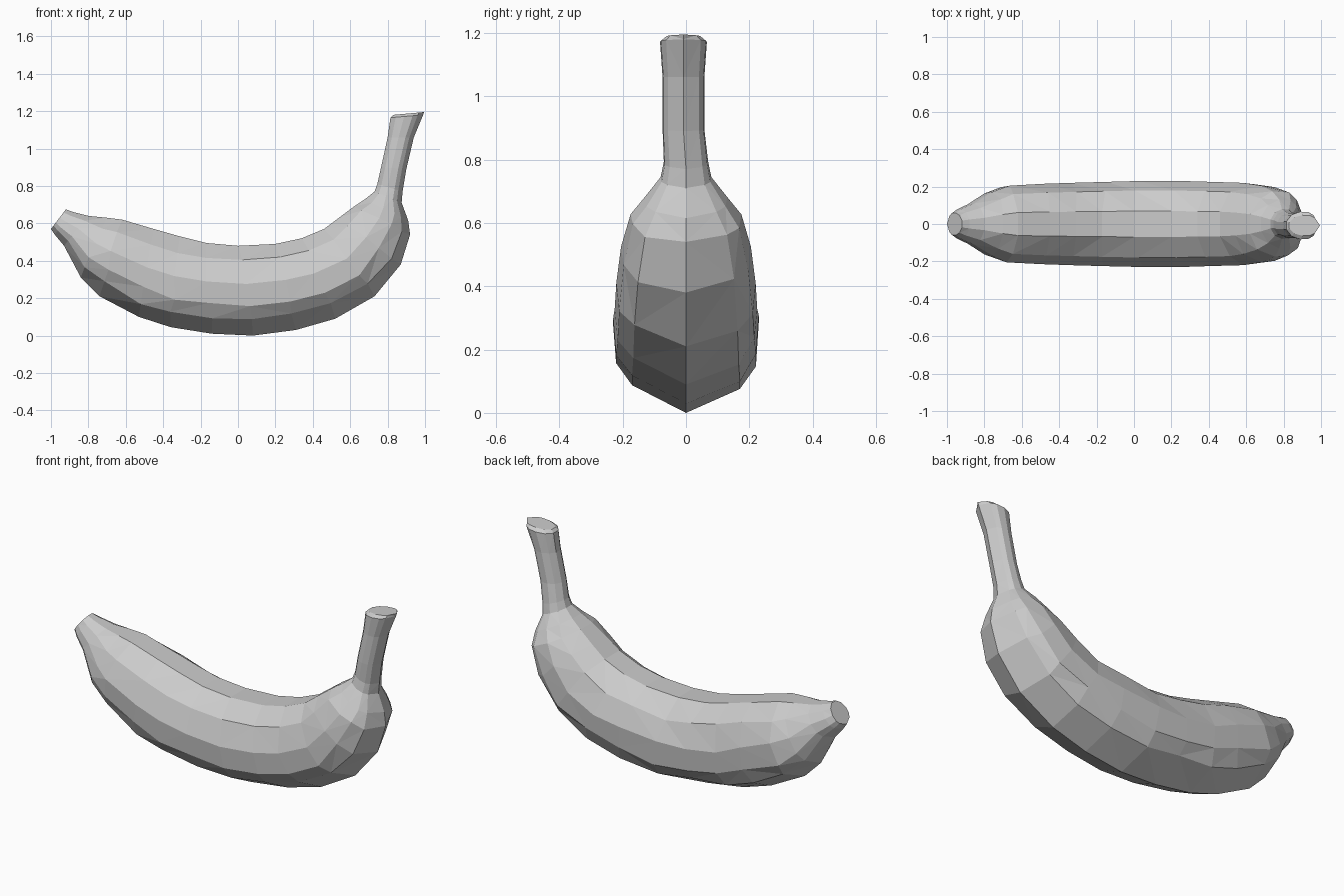
import bpy
import bmesh
import random
from mathutils import Vector

random.seed(4)
cube = bpy.data.objects.get("Cube")
if cube:
    bpy.data.objects.remove(cube)

grey = bpy.data.materials.new("plain grey")
grey.use_nodes = True
colour = (0.6, 0.6, 0.6, 1)
grey.diffuse_color = colour
grey.node_tree.nodes["Principled BSDF"].inputs["Base Color"].default_value = colour

# Half cross-section: width fraction, height fraction from outer to inner curve
half = [(0.74, 0.17), (0.96, 0.32), (1, 0.58), (0.78, 0.84), (0.3, 1)]
section = [(0, 0)] + half + [(-w, h) for w, h in reversed(half)]

# Rings: inner x, inner z, outer x, outer z, half width
rings = [
    (-.92, .675, -1, .57, .06),
    (-.88, .66, -.98, .54, .08),
    (-.80, .64, -.93, .48, .11),
    (-.70, .63, -.84, .31, .17),
    (-.62, .62, -.74, .21, .205),
    (-.45, .57, -.53, .10, .215),
    (-.31, .53, -.36, .045, .22),
    (-.17, .495, -.14, .01, .225),
    (0, .48, .08, 0, .23),
    (.20, .49, .31, .03, .23),
    (.34, .52, .52, .09, .225),
    (.46, .57, .73, .21, .22),
    (.54, .63, .87, .38, .205),
    (.62, .69, .92, .54, .175),
    (.68, .73, .91, .615, .13),
    (.73, .77, .875, .71, .08),
    (.745, .81, .88, .77, .07),
    (.765, .90, .90, .89, .066),
    (.80, 1.06, .94, 1.06, .066),
    (.815, 1.165, .99, 1.18, .074),
    (.83, 1.18, .995, 1.195, .055),
]

bm = bmesh.new()
loops = []
for i, (ix, iz, ox, oz, width) in enumerate(rings):
    inner, outer = Vector((ix, 0, iz)), Vector((ox, 0, oz))
    wobble = 0.012 if 2 < i < 14 else 0
    loop = []
    for w, h in section:
        # Hand-cut irregularity slides points along the body only
        point = outer.lerp(inner, h) + Vector((0, w * width, 0))
        if 0 < h < 1:
            point.x += random.uniform(-wobble, wobble)
            point.z += random.uniform(-wobble, wobble)
        if i > 16:
            point.y -= 0.008
        loop.append(bm.verts.new(point))
    loops.append(loop)

# Skin between rings, then close both ends
count = len(section)
for a, b in zip(loops, loops[1:]):
    for k in range(count):
        n = (k + 1) % count
        bm.faces.new((a[k], a[n], b[n], b[k]))
bm.faces.new(loops[0])
bm.faces.new(loops[-1])
bmesh.ops.recalc_face_normals(bm, faces=bm.faces)
bmesh.ops.triangulate(bm, faces=[f for f in bm.faces if len(f.verts) == 4],
                      quad_method='SHORT_EDGE')

mesh = bpy.data.meshes.new("banana")
bm.to_mesh(mesh)
bm.free()
mesh.materials.append(grey)
banana = bpy.data.objects.new("banana", mesh)
bpy.context.collection.objects.link(banana)
